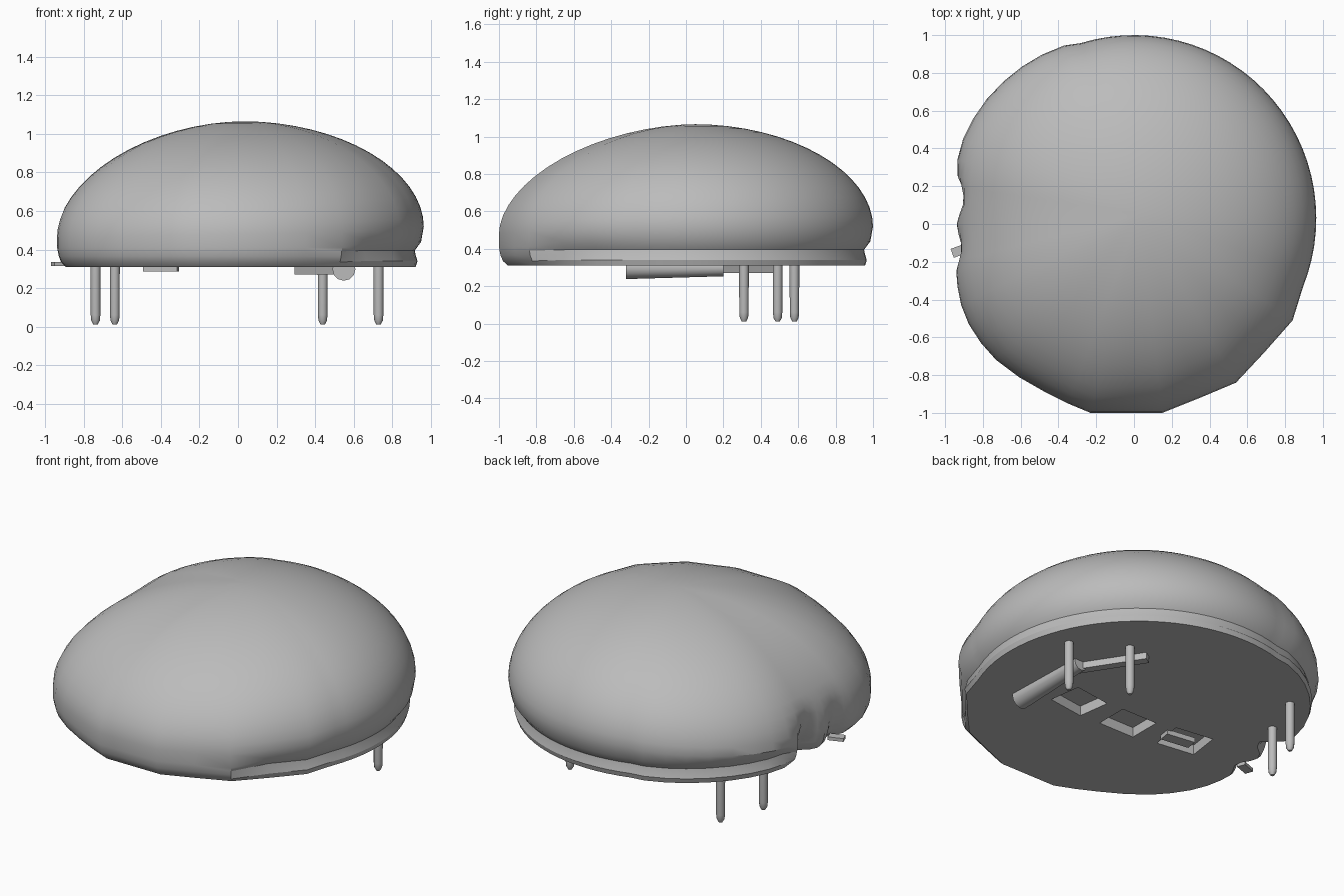
import bpy, bmesh, math
from mathutils import Vector

old = bpy.data.objects.get("Cube")
if old:
    bpy.data.objects.remove(old, do_unlink=True)

grey = bpy.data.materials.new("plain grey")
grey.use_nodes = True
grey.diffuse_color = (.5, .5, .5, 1)
bsdf = grey.node_tree.nodes["Principled BSDF"]
bsdf.inputs["Base Color"].default_value = (.5, .5, .5, 1)
bsdf.inputs["Roughness"].default_value = .7

BASE = .31
TOP = 1.066


def finish(name, bm, angle=30):
    bmesh.ops.recalc_face_normals(bm, faces=bm.faces)
    mesh = bpy.data.meshes.new(name)
    bm.to_mesh(mesh)
    bm.free()
    mesh.materials.append(grey)
    obj = bpy.data.objects.new(name, mesh)
    bpy.context.collection.objects.link(obj)
    bpy.ops.object.select_all(action="DESELECT")
    obj.select_set(True)
    bpy.context.view_layer.objects.active = obj
    bpy.ops.object.shade_smooth_by_angle(angle=math.radians(angle))
    return obj


def box(name, centre, size, turn=0):
    bm = bmesh.new()
    bmesh.ops.create_cube(bm, size=1)
    for v in bm.verts:
        v.co = Vector((v.co.x * size[0], v.co.y * size[1], v.co.z * size[2]))
    obj = finish(name, bm)
    obj.location = centre
    obj.rotation_euler.z = math.radians(turn)
    return obj


# Plan outline: round back and left side, trimmed right side, cut front corner
outline = []
for i in range(30):
    a = math.radians(-22 + i * 4.45)
    outline.append(Vector((.965 * math.cos(a), .03 + .97 * math.sin(a))))
trimmed = [(-.37, .945), (-.49, .895), (-.59, .835), (-.69, .755), (-.78, .66),
           (-.85, .56), (-.905, .45), (-.935, .34),
           (-.935, -.33), (-.915, -.43), (-.875, -.53), (-.81, -.63), (-.73, -.72),
           (-.61, -.81), (-.47, -.89), (-.35, -.95), (-.23, -1), (-.04, -1),
           (.15, -1), (.35, -.92), (.54, -.84), (.69, -.68), (.84, -.51)]
outline += [Vector(p) for p in trimmed]
outline += [Vector((-.945, -.25 + .05 * i)) for i in range(11)]
outline.sort(key=lambda p: math.atan2(p.y, p.x))

# Lower edge section (radius, height): with groove and flange, then plain
edge = [(.985, .44, 1, .41), (.95, .395, .997, .39), (.955, .37, .992, .365),
        (.965, .34, .98, .335), (.955, BASE, .955, BASE)]
apex = Vector((.03, .05))
STEPS = 16


def place(p, f, z):
    q = p * f + apex * (1 - f)
    # ragged bite in the right side, fading out upward
    if p.x < -.9:
        bite = math.exp(-((p.y - .14) / .08) ** 2) + .5 * math.exp(-((p.y + .13) / .08) ** 2)
        q.x += bite * .12 * max(0, min(1, (.6 - z) / .22))
    return q.x, q.y, z


def dome_point(p, step):
    # near-elliptic section, slimmer and lower-waisted to the right and front
    way = p.normalized()
    right, front = max(0, -way.x) ** 2, max(0, -way.y) ** 2
    power = 1.95 - .09 * right - .13 * front
    waist = .52 - .07 * right - .04 * front
    t = step / STEPS * math.pi / 2
    f = math.sin(t) ** (2 / power)
    z = waist + (TOP - waist) * abs(math.cos(t)) ** (2 / power)
    return place(p, f, z)


def edge_point(p, row):
    ang = math.degrees(math.atan2(p.y, p.x))
    k = 0 if -45 < ang < 162 else 2
    return place(p, row[k], row[k + 1])


bm = bmesh.new()
rings = [[bm.verts.new(dome_point(p, s)) for p in outline] for s in range(1, STEPS + 1)]
rings += [[bm.verts.new(edge_point(p, row)) for p in outline] for row in edge]
n = len(outline)
top = bm.verts.new((apex.x, apex.y, TOP))
for i in range(n):
    j = (i + 1) % n
    bm.faces.new((top, rings[0][i], rings[0][j]))
    for upper, lower in zip(rings, rings[1:]):
        bm.faces.new((upper[i], lower[i], lower[j], upper[j]))
bm.faces.new(rings[-1])
shell = finish("domed_shell", bm, 28)

# Shallow pockets in the underside
for x, y, turn in ((.27, -.15, 8), (-.09, -.16, 0), (-.46, -.11, -8)):
    cutter = box("pocket_cutter", (x, y, BASE), (.24, .2, .12), turn)
    cutter.hide_render = True
    bpy.context.view_layer.objects.active = shell
    mod = shell.modifiers.new("pocket", "BOOLEAN")
    mod.operation = "DIFFERENCE"
    mod.object = cutter
    bpy.ops.object.modifier_apply(modifier=mod.name)
    bpy.data.objects.remove(cutter, do_unlink=True)

# Keep the flat underside free of blended shading
for face in shell.data.polygons:
    if face.normal.z < -.95:
        face.use_smooth = False

# Four slim pins with rounded tips
for k, (x, y) in enumerate(((-.74, .31), (-.64, .58), (.44, .49), (.73, .31))):
    bm = bmesh.new()
    section = [(.026, BASE + .02), (.025, .06), (.022, .03), (.011, .01)]
    loops = []
    for r, z in section:
        loops.append([bm.verts.new((x + r * math.cos(t * math.pi / 6),
                                    y + r * math.sin(t * math.pi / 6), z)) for t in range(12)])
    for a, b in zip(loops, loops[1:]):
        for t in range(12):
            u = (t + 1) % 12
            bm.faces.new((a[t], b[t], b[u], a[u]))
    bm.faces.new(loops[0])
    bm.faces.new(loops[-1])
    finish("pin_%d" % (k + 1), bm, 45)

# Half-sunk bar and plates under the base
bm = bmesh.new()
bmesh.ops.create_cone(bm, cap_ends=True, segments=12, radius1=.06, radius2=.045, depth=.52)
bar = finish("underside_bar", bm)
bar.location = (.55, -.06, BASE - .012)
bar.rotation_euler.x = math.radians(-90)
box("underside_strip", (.44, .3, BASE - .015), (.05, .46, .05), 33)
box("small_cover", (-.4, -.1, BASE - .01), (.18, .07, .03), -8)

# Loose scrap by the bite
box("side_scrap", (-.92, -.14, .325), (.09, .05, .02), 20)
